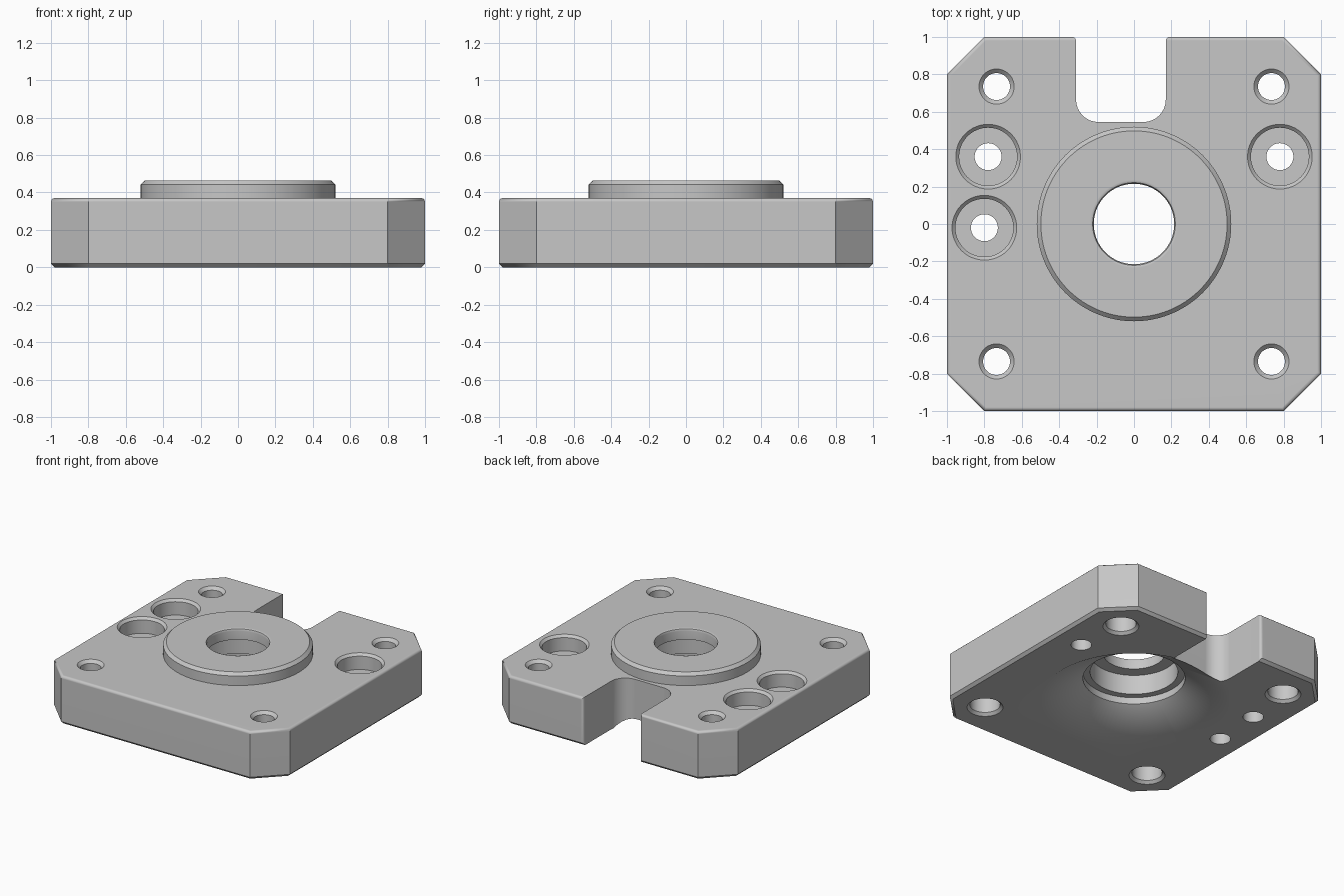
import bpy, bmesh, math

if "Cube" in bpy.data.objects:
    bpy.data.objects.remove(bpy.data.objects["Cube"])

TOP = 0.37       # plate surface
BOSS_TOP = 0.465
EDGE = 0.02

steel = bpy.data.materials.new("plain grey steel")
steel.use_nodes = True
GREY = (0.57, 0.57, 0.57, 1)
steel.diffuse_color = GREY
steel.node_tree.nodes["Principled BSDF"].inputs["Base Color"].default_value = GREY


def finish(name, bm):
    bmesh.ops.recalc_face_normals(bm, faces=bm.faces)
    mesh = bpy.data.meshes.new(name)
    bm.to_mesh(mesh)
    bm.free()
    mesh.materials.append(steel)
    obj = bpy.data.objects.new(name, mesh)
    bpy.context.collection.objects.link(obj)
    return obj


def loft(name, rings):
    """Closed solid through equal-length rings of points."""
    bm = bmesh.new()
    loops = [[bm.verts.new(p) for p in ring] for ring in rings]
    n = len(loops[0])
    for a, b in zip(loops, loops[1:]):
        for i in range(n):
            j = (i + 1) % n
            bm.faces.new((a[i], a[j], b[j], b[i]))
    bm.faces.new(loops[0])
    bm.faces.new(loops[-1])
    return finish(name, bm)


def lathe(name, profile, x=0, y=0, n=48):
    """Turned solid from (radius, height) pairs."""
    turns = [2 * math.pi * i / n for i in range(n)]
    return loft(name, [[(x + r * math.cos(t), y + r * math.sin(t), z) for t in turns]
                       for r, z in profile])


def arc(cx, cy, r, start, end, steps=8):
    return [(cx + r * math.cos(math.radians(start + (end - start) * i / steps)),
             cy + r * math.sin(math.radians(start + (end - start) * i / steps)))
            for i in range(steps + 1)]


def combine(target, tool, operation):
    mod = target.modifiers.new(tool.name, 'BOOLEAN')
    mod.operation = operation
    mod.solver = 'EXACT'
    mod.object = tool
    bpy.context.view_layer.objects.active = target
    bpy.ops.object.modifier_apply(modifier=mod.name)
    bpy.data.objects.remove(tool)


# Square plate with clipped corners, chamfered below and rounded above
def octagon(inset, z):
    s, c = 1 - inset, 0.8 - inset * 0.41
    return [(x, y, z) for x, y in ((c, -s), (s, -c), (s, c), (c, s),
                                   (-c, s), (-s, c), (-s, -c), (-c, -s))]


rounding = [octagon(EDGE * (1 - math.cos(a)), TOP - EDGE + EDGE * math.sin(a))
            for a in (math.pi / 2 * i / 3 for i in range(4))]
plate = loft("mounting_plate", [octagon(EDGE, 0), octagon(0, EDGE)] + rounding)

# Raised round boss
boss = lathe("boss", [(0.52, 0.3), (0.52, BOSS_TOP - 0.022), (0.498, BOSS_TOP)], n=96)
combine(plate, boss, 'UNION')

# Slot in the back edge with rounded inner corners and eased mouth
left, right, inner, r, ease = -0.31, 0.17, 0.545, 0.12, 0.02
outline = (arc(left + r, inner + r, r, 180, 270) + arc(right - r, inner + r, r, 270, 360)
           + arc(right + ease, 1 - ease, ease, 180, 90, 4) + [(right + ease, 1.1), (left - ease, 1.1)]
           + arc(left - ease, 1 - ease, ease, 90, 0, 4))
slot = loft("slot_cutter", [[(x, y, z) for x, y in outline] for z in (-0.1, 0.6)])
combine(plate, slot, 'DIFFERENCE')

# Conical recess below, stepping up into the central bore
bore = lathe("bore_cutter", [
    (0.66, -0.1), (0.66, 0), (0.355, 0.18), (0.355, 0.23), (0.305, 0.23),
    (0.305, TOP + 0.01), (0.215, TOP + 0.01), (0.215, BOSS_TOP - 0.02),
    (0.221, BOSS_TOP - 0.006), (0.235, BOSS_TOP), (0.235, 0.6)], n=96)
combine(plate, bore, 'DIFFERENCE')

# Corner holes, wider below, chamfered at both ends
for x in (-0.735, 0.735):
    for y in (-0.735, 0.735):
        hole = lathe("corner_hole_cutter", [
            (0.125, -0.1), (0.125, 0), (0.105, EDGE), (0.105, 0.2), (0.072, 0.2),
            (0.072, TOP - 0.022), (0.094, TOP), (0.094, 0.5)], x, y)
        combine(plate, hole, 'DIFFERENCE')

# Counterbored screw holes
for x, y in ((-0.78, 0.36), (0.78, 0.36), (-0.8, -0.02)):
    hole = lathe("screw_hole_cutter", [
        (0.072, -0.1), (0.072, 0.25), (0.155, 0.25),
        (0.155, TOP - 0.018), (0.173, TOP), (0.173, 0.5)], x, y)
    combine(plate, hole, 'DIFFERENCE')

# Smooth curved walls, crisp edges, flat large faces
bpy.ops.object.select_all(action='DESELECT')
plate.select_set(True)
bpy.context.view_layer.objects.active = plate
bpy.ops.object.shade_smooth_by_angle(angle=math.radians(32))
weighted = plate.modifiers.new("flat_faces", 'WEIGHTED_NORMAL')
weighted.keep_sharp = True
